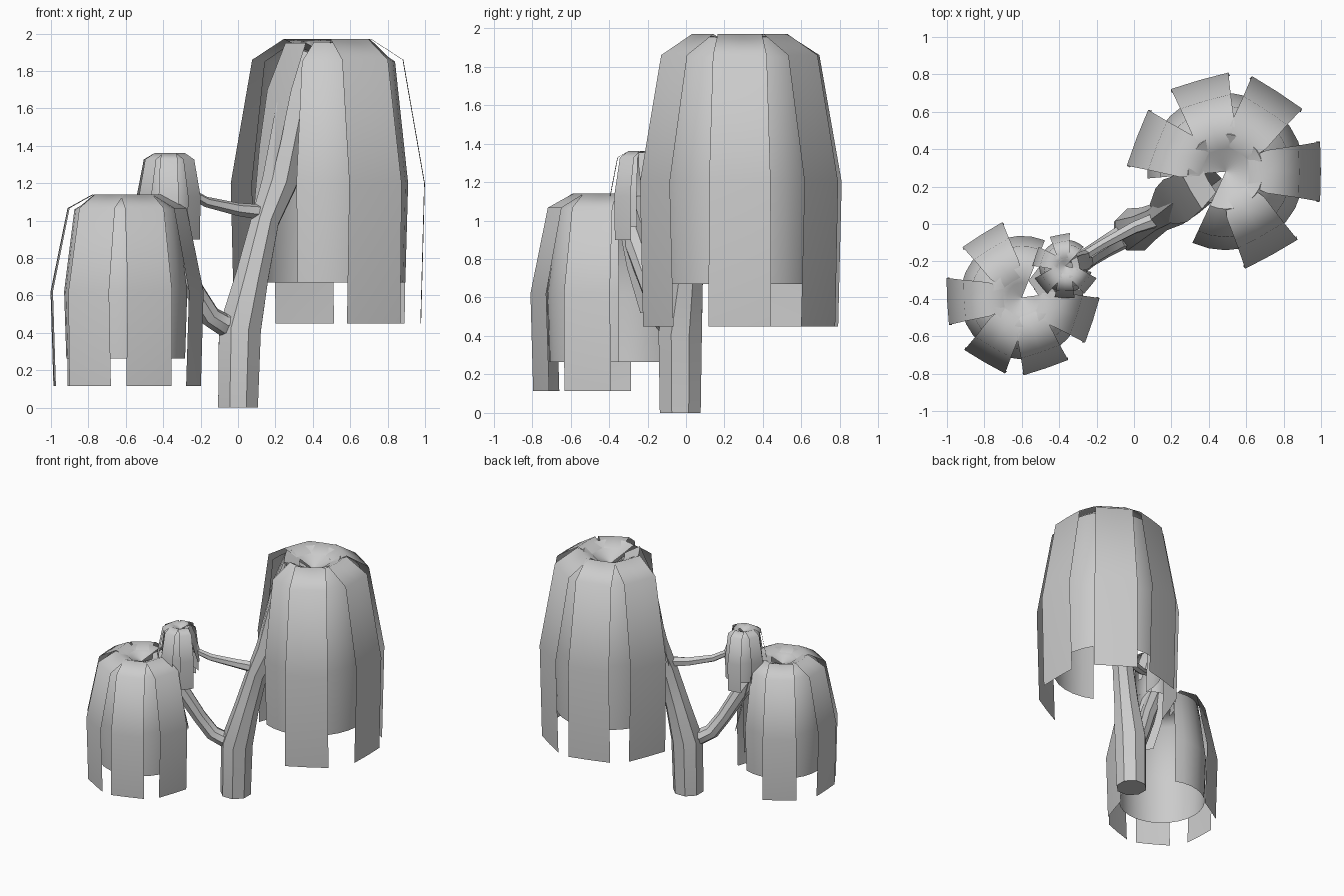
import bpy, math
from mathutils import Vector

if "Cube" in bpy.data.objects:
    bpy.data.objects.remove(bpy.data.objects["Cube"])


def make(name, verts, faces, angle=35):
    me = bpy.data.meshes.new(name)
    me.from_pydata(verts, [], faces)
    ob = bpy.data.objects.new(name, me)
    bpy.context.collection.objects.link(ob)
    bpy.ops.object.select_all(action='DESELECT')
    ob.select_set(True)
    bpy.context.view_layer.objects.active = ob
    bpy.ops.object.shade_smooth_by_angle(angle=math.radians(angle))
    return ob


def tube(name, path, sides=8):
    """Tapered limb through (x, y, z, radius) points."""
    pts = [Vector(p[:3]) for p in path]
    verts, faces = [], []
    for i, p in enumerate(pts):
        d = pts[min(i + 1, len(pts) - 1)] - pts[max(i - 1, 0)]
        if i == 0:
            d = Vector((0, 0, 1)) if name == "trunk" else d
        q = Vector((0, 0, 1)).rotation_difference(d.normalized())
        for k in range(sides):
            a = 2 * math.pi * (k + 0.5) / sides
            verts.append(p + q @ Vector((math.cos(a), math.sin(a), 0)) * path[i][3])
    for i in range(len(pts) - 1):
        for k in range(sides):
            k2 = (k + 1) % sides
            faces.append((i * sides + k, i * sides + k2,
                          (i + 1) * sides + k2, (i + 1) * sides + k))
    faces.append(tuple(reversed(range(sides))))
    make(name, verts, faces, 30)


# Profiles: (radius, height above the hem, half width)
OUTER = [(0.12, 1.47, 0.07), (0.22, 1.52, 0.115), (0.39, 1.41, 0.14),
         (0.505, 0.75, 0.16), (0.485, 0.0, 0.163)]
FLAP = [(0.10, 1.46, 0.07), (0.21, 1.50, 0.11), (0.31, 1.25, 0.13),
        (0.37, 0.95, 0.11), (0.44, 0.6, 0.05)]
INNER = [(0.0, 1.40), (0.10, 1.45), (0.2, 1.505), (0.35, 1.40), (0.42, 0.75), (0.405, 0.22)]


def canopy(name, cx, cy, base, sr, sz, turn):
    def at(r, side, h, a):
        a = math.radians(turn + a)
        x, y = r * math.cos(a) - side * math.sin(a), r * math.sin(a) + side * math.cos(a)
        return (cx + x * sr, cy + y * sr, base + h * sz)

    # Inner skirt: funnel crown with hanging sides, open toward the trunk
    n = 24
    angs = [35 + 300 * k / n for k in range(n + 1)]
    verts = [at(r, 0, h, a) for r, h in INNER for a in angs]
    m = n + 1
    faces = [(i * m + k, (i + 1) * m + k, (i + 1) * m + k + 1, i * m + k + 1)
             for i in range(len(INNER) - 1) for k in range(n)]
    make(name + "_inner_skirt", verts, faces, 60)

    # Outer hanging fronds, plus a short flap folded down onto the branch
    verts, faces = [], []
    for a in (0, 89, 150, 207, 256, 309):
        b = len(verts)
        prof = OUTER if a else FLAP
        for r, h, w in prof:
            verts += [at(r, -w, h, a), at(r + 0.004, 0, h, a), at(r, w, h, a)]
        for i in range(len(prof) - 1):
            for k in range(2):
                q = b + i * 3 + k
                faces.append((q, q + 3, q + 4, q + 1))
    make(name + "_fronds", verts, faces, 60)


# Trunk, running up into the large canopy
tube("trunk", [(0, -0.03, 0, 0.115), (0.01, -0.03, 0.42, 0.122), (0.075, 0.0, 0.7, 0.095),
               (0.145, 0.04, 1.0, 0.08), (0.22, 0.09, 1.2, 0.1),
               (0.30, 0.15, 1.6, 0.105), (0.38, 0.21, 1.88, 0.1)])
# Side branches
tube("lower_branch", [(0.04, -0.02, 0.6, 0.08), (-0.02, -0.05, 0.46, 0.07),
                      (-0.08, -0.08, 0.445, 0.062), (-0.15, -0.12, 0.49, 0.058),
                      (-0.23, -0.17, 0.62, 0.055),
                      (-0.33, -0.24, 0.82, 0.06), (-0.48, -0.33, 1.07, 0.07)])
tube("upper_branch", [(0.17, 0.04, 1.04, 0.045), (0.0, -0.02, 1.06, 0.035),
                      (-0.17, -0.11, 1.10, 0.028), (-0.26, -0.165, 1.15, 0.028),
                      (-0.32, -0.19, 1.33, 0.03)], 6)

# Three drooping canopies
canopy("large_canopy", 0.49, 0.28, 0.45, 1.0, 1.0, 210)
canopy("medium_canopy", -0.6, -0.393, 0.115, 0.785, 0.675, 33)
canopy("small_canopy", -0.365, -0.225, 0.9, 0.335, 0.303, 12)
